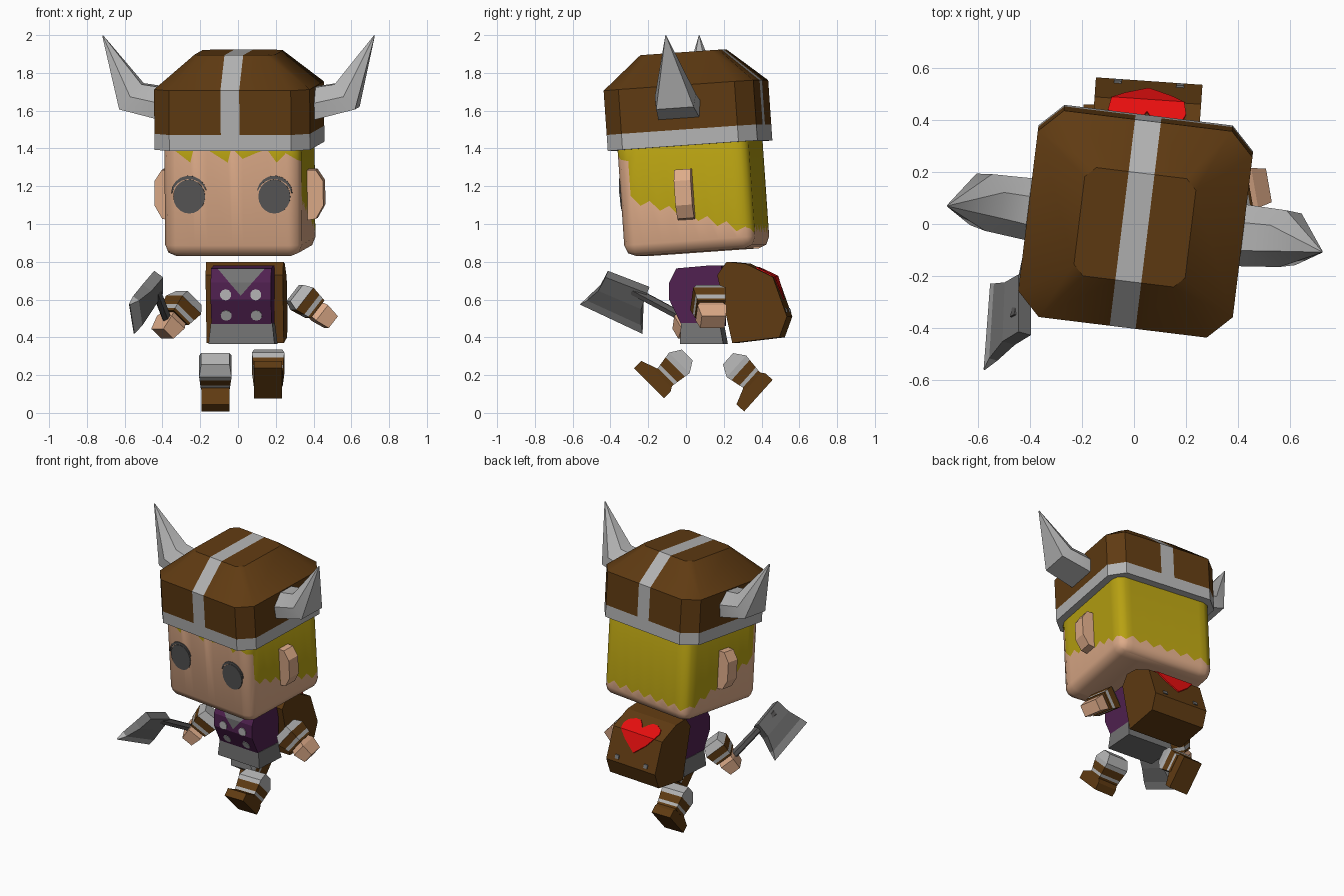
import bpy, bmesh, math
from mathutils import Matrix, Vector as V

if "Cube" in bpy.data.objects:
    bpy.data.objects.remove(bpy.data.objects["Cube"])

COLOURS = {
    "brown": (0.115, 0.043, 0.006), "light gray": (0.45, 0.45, 0.45),
    "mid gray": (0.17, 0.17, 0.17), "dark gray": (0.095, 0.092, 0.092),
    "skin": (0.73, 0.41, 0.25), "yellow": (0.48, 0.36, 0.006),
    "purple": (0.08, 0.015, 0.08), "red": (0.87, 0.005, 0.005)}
MATS = {}
for n, c in COLOURS.items():
    MATS[n] = bpy.data.materials.new(n)
    MATS[n].diffuse_color = (*c, 1)


def finish(name, bm, mats, M=Matrix(), rule=None, smooth=0):
    """Colour faces by rule(centre, normal), place the part and make the object."""
    bmesh.ops.recalc_face_normals(bm, faces=bm.faces[:])
    bm.normal_update()
    if rule:
        for f in bm.faces:
            f.material_index = rule(f.calc_center_median(), f.normal)
    bm.transform(M)
    me = bpy.data.meshes.new(name)
    bm.to_mesh(me)
    bm.free()
    for m in mats:
        me.materials.append(MATS[m])
    if smooth:
        me.shade_smooth()
        me.set_sharp_from_angle(angle=math.radians(smooth))
    bpy.context.collection.objects.link(bpy.data.objects.new(name, me))


def cut(bm, co, no, test=lambda c: True):
    faces = [f for f in bm.faces if test(f.calc_center_median())]
    geom = set(faces)
    for f in faces:
        geom.update(f.edges, f.verts)
    bmesh.ops.bisect_plane(bm, geom=list(geom), dist=1e-4, plane_co=co, plane_no=no)


def hull(pts, cuts=()):
    bm = bmesh.new()
    for p in pts:
        bm.verts.new(p)
    bmesh.ops.convex_hull(bm, input=bm.verts[:])
    bmesh.ops.dissolve_limit(bm, angle_limit=0.01, verts=bm.verts[:], edges=bm.edges[:])
    for co, no in cuts:
        cut(bm, co, no)
    return bm


def slab(profile, w):
    """Points of a y-z profile spread to both sides."""
    return [(s * w, y, z) for y, z in profile for s in (-1, 1)]


def rings(rows):
    """Rectangles (z, half x, half y) stacked along z."""
    return [(a * hx, b * hy, z) for z, hx, hy in rows for a in (-1, 1) for b in (-1, 1)]


def loft(sections):
    bm = bmesh.new()
    vs = [[bm.verts.new(p) for p in s] for s in sections]
    n = len(vs[0])
    for a, b in zip(vs, vs[1:]):
        for i in range(n):
            bm.faces.new((a[i], a[(i + 1) % n], b[(i + 1) % n], b[i]))
    bm.faces.new(vs[0])
    bm.faces.new(vs[-1])
    return bm


def interp(pts, v):
    for (a, za), (b, zb) in zip(pts, pts[1:]):
        if v <= b:
            return za + (zb - za) * (v - a) / (b - a)
    return pts[-1][1]


X, Y, Z = V((1, 0, 0)), V((0, 1, 0)), V((0, 0, 1))
HEAD = (Matrix.Translation((0.01, 0.04, 1.15)) @ Matrix.Rotation(math.radians(-7), 4, 'Z')
        @ Matrix.Rotation(math.radians(4), 4, 'X'))
BODY = Matrix.Translation((0.02, 0, 0)) @ Matrix.Rotation(math.radians(-4), 4, 'Z')

# Head: rounded cube with a jagged hairline cut into it
bm = bmesh.new()
bmesh.ops.create_cube(bm, size=1, matrix=Matrix.Diagonal((0.73, 0.70, 0.64, 1)))
bmesh.ops.translate(bm, verts=bm.verts[:], vec=(0, 0, 0.02))
bmesh.ops.bevel(bm, geom=bm.edges[:], offset=0.06, segments=2, profile=0.5, affect='EDGES')
fringe = [(-.37, .28), (-.31, .27), (-.22, .2), (-.2, .28), (-.13, .27), (-.02, .2), (0, .28),
          (.06, .22), (.13, .25), (.19, .27), (.24, .2), (.29, .25), (.37, .2)]
side = [(-.29 + .05 * i, .0 - .017 * i + .02 * (-1) ** i) for i in range(13)]
back = [(-.37 + .74 * i / 14, -.2 + .02 * (-1) ** i) for i in range(15)]
REGIONS = [(0, fringe, lambda c: c.y < -.29), (1, side, lambda c: -.29 <= c.y <= .31),
           (0, back, lambda c: c.y > .31)]
cut(bm, (0, -.29, 0), Y)
cut(bm, (0, .31, 0), Y)
for ax, pts, inside in REGIONS:
    e, other = ((X, Y), (Y, X))[ax]
    for a, z in pts:
        cut(bm, e * a, e, inside)
    for (a, za), (b, zb) in zip(pts, pts[1:]):
        d = e * (b - a) + Z * (zb - za)
        cut(bm, e * a + Z * za, d.cross(other).normalized(),
            lambda c: inside(c) and a < c[ax] < b)


def hair(c, n):
    for ax, pts, inside in REGIONS:
        if inside(c):
            return int(c.z > interp(pts, c[ax]))
    return 0


finish("head", bm, ["skin", "yellow"], HEAD, hair, 50)

# Helmet: chamfered block with tapered crown, gray rim band and centre stripe
pts = []
for z, hx, hy, c in ((.265, .415, .40, .09), (.585, .415, .40, .09), (.76, .215, .21, .04)):
    for a in (-1, 1):
        for b in (-1, 1):
            pts += [(a * hx, b * (hy - c), z), (a * (hx - c), b * hy, z)]
bm = hull(pts, [((0, 0, .35), Z), ((.05, 0, 0), X), ((-.05, 0, 0), X)])
finish("helmet", bm, ["brown", "light gray"], HEAD,
       lambda c, n: int(c.z < .35 or abs(c.x) < .05), 35)

HORN = [(-1, -.9), (1, -.9), (1.1, .1), (.5, 1), (-.5, 1), (-1.1, .1)]
for s, tag in ((-1, "left"), (1, "right")):
    # Horns
    secs = []
    for c, v, w in (((.39, 0, .485), (0, 0, .09), .11), ((.575, .01, .525), (-.06, 0, .068), .10),
                    ((.725, 0, .85), (-.002, 0, .002), .002)):
        secs.append([V((s * (c[0] + v[0] * q), c[1] + w * p, c[2] + v[2] * q)) for p, q in HORN])
    finish(tag + "_horn", loft(secs), ["light gray"], HEAD, None, 45)
    # Ears
    ear = [(.35, -.13), (.35, .14), (.41, .14), (.45, .08), (.45, -.05), (.41, -.12)]
    finish(tag + "_ear", hull([(s * x, y, z) for x, z in ear for y in (-.045, .045)]),
           ["skin"], HEAD)
    # Eyes and lashes
    ang = [math.tau * i / 20 for i in range(20)]
    finish(tag + "_eye", hull([(s * .227 + .085 * math.cos(a), y, .02 + .09 * math.sin(a))
                               for a in ang for y in (-.348, -.355)]), ["dark gray"], HEAD)
    secs = []
    for i in range(9):
        a = math.radians(10 + 150 * i / 8)
        t = .016 * math.sin(math.pi * (i + .5) / 9)
        secs.append([(s * (.227 + r * math.cos(a)), y, .02 + r * math.sin(a))
                     for r, y in ((.093, -.348), (.093, -.355), (.095 + t, -.355), (.095 + t, -.348))])
    finish(tag + "_lash", loft(secs), ["dark gray"], HEAD)

# Torso with a gray V collar
torso = [(-.04, .765), (-.078, .69), (-.078, .60), (-.01, .46), (.2, .46), (.2, .78), (.13, .78)]
bm = hull(slab(torso, .16), [((0, 0, .62), (1, 0, -.87)), ((0, 0, .62), (1, 0, .87))])
finish("torso", bm, ["purple", "mid gray"], BODY,
       lambda c, n: int(n.y < -.3 and abs(c.x) < (c.z - .62) * .87))
for i, (x, y, z, tilt) in enumerate([(s * .08, *r) for s in (-1, 1)
                                     for r in ((-.078, .625, 0), (-.037, .517, 25))]):
    bm = bmesh.new()
    bmesh.ops.create_cone(bm, cap_ends=True, segments=10, radius1=.03, radius2=.03, depth=.009)
    finish("button_%d" % (i + 1), bm, ["light gray"], BODY @ Matrix.Translation((x, y, z))
           @ Matrix.Rotation(math.radians(90 + tilt), 4, 'X'))

# Trousers
finish("trousers", hull(slab([(-.02, .365), (.21, .365)], .175)
                        + slab([(-.015, .475), (.19, .475)], .163)), ["mid gray"], BODY)

# Backpack with heart patch and buckles
pack = [(.18, .73), (.23, .80), (.33, .79), (.475, .72), (.55, .51), (.51, .4), (.26, .37)]
finish("backpack", hull(slab(pack, .205)), ["brown"], BODY)
A, B, C = (V((0, *pack[i])) for i in (2, 3, 4))
fold = (B - A).length


def on_flap(s):
    return A.lerp(B, s / fold) if s < fold else B.lerp(C, (s - fold) / (C - B).length)


for s, tag in ((-1, "left"), (1, "right")):
    secs = []
    for t, i, o in ((.05, .05, .09), (.075, .025, .135), (.11, 0, .15), (fold, 0, .14),
                    (.22, 0, .09), (.29, 0, .004)):
        p = on_flap(t)
        secs.append([p + X * s * i, p + X * s * o, p + V((s * o, .005, .005)), p + V((s * i, .005, .005))])
    finish("heart_patch_" + tag, loft(secs), ["red"], BODY)
    a, b = on_flap(.335), on_flap(.36)
    finish(tag + "_buckle", hull([p + V((s * .12 + w, d, 0)) for p in (a, b) for w in (-.015, .015)
                                  for d in (0, .008)]), ["mid gray"], BODY)


# Arms: banded sleeve plus hand, pointing along a direction
def band(c, n):
    return int(.05 < c.z < .10 or c.z > .125)


for tag, p0, p1 in (("left", (-.26, .08, .61), (-.40, .0, .42)),
                    ("right", (.30, .11, .635), (.50, .145, .475))):
    d = V(p1) - V(p0)
    M = Matrix.Translation(p0) @ d.to_track_quat('Z', 'Y').to_matrix().to_4x4()
    bm = hull(rings([(0, .06, .055), (.05, .088, .075), (.14, .075, .06)]),
              [((0, 0, t), Z) for t in (.05, .10, .125)])
    finish(tag + "_sleeve", bm, ["light gray", "brown"], M, band)
    finish(tag + "_hand", hull(rings([(.13, .055, .045), (.17, .078, .052), (.25, .065, .04)])),
           ["skin"], M)

# Legs: gray knee, banded boot top and shoe, swung in a running stride
shoe = [(.075, -.24), (.075, -.19), (.05, -.15), (-.05, -.15), (-.15, -.185), (-.15, -.24)]
for tag, pos, turn in (("left", (-.12, .23, .28), 48), ("right", (.16, 0, .30), -45)):
    M = Matrix.Translation(pos) @ Matrix.Rotation(math.radians(turn), 4, 'X')
    bm = hull(rings([(.01, .075, .04), (-.05, .086, .077), (-.17, .076, .058)]),
              [((0, 0, t), Z) for t in (-.08, -.13, -.15)])
    finish(tag + "_leg", bm, ["light gray", "brown"], M,
           lambda c, n: int(-.13 < c.z < -.08 or c.z < -.15))
    finish(tag + "_shoe", hull(slab(shoe, .074)), ["brown"], M)

# Axe handle
h0, h1 = V((-.365, .05, .47)), V((-.45, -.36, .69))
q = (h1 - h0).to_track_quat('Z', 'Y')
finish("axe_handle", loft([[p + q @ V((.026 * math.cos(i * math.pi / 3), .026 * math.sin(i * math.pi / 3), 0))
                            for i in range(6)] for p in (h0, h1)]), ["dark gray"])

# Axe blade: waisted wedge with a light cutting edge
a, b, c, d = V((-.42, -.42, .735)), V((-.42, -.2, .65)), V((-.55, -.23, .42)), V((-.575, -.56, .575))
nrm = (b - a).cross(d - a).normalized()
secs = []
for t, inset, th in ((0, 0, .03), (.4, .07, .03), (.78, .03, .02), (1, 0, .003)):
    p, r = a.lerp(d, t), b.lerp(c, t)
    p, r = p.lerp(r, inset), r.lerp(p, inset)
    secs.append([p + nrm * th, r + nrm * th, r - nrm * th, p - nrm * th])
mid = (a.lerp(d, .78) + b.lerp(c, .78)) / 2
out = ((c + d) - (a + b)).normalized()
finish("axe_blade", loft(secs), ["mid gray", "light gray"], Matrix(),
       lambda f, n: int((f - mid).dot(out) > .01))

for m in bpy.data.materials:
    if m.users and not m.is_grease_pencil:
        m.use_nodes = True
        m.node_tree.nodes["Principled BSDF"].inputs["Base Color"].default_value = m.diffuse_color
